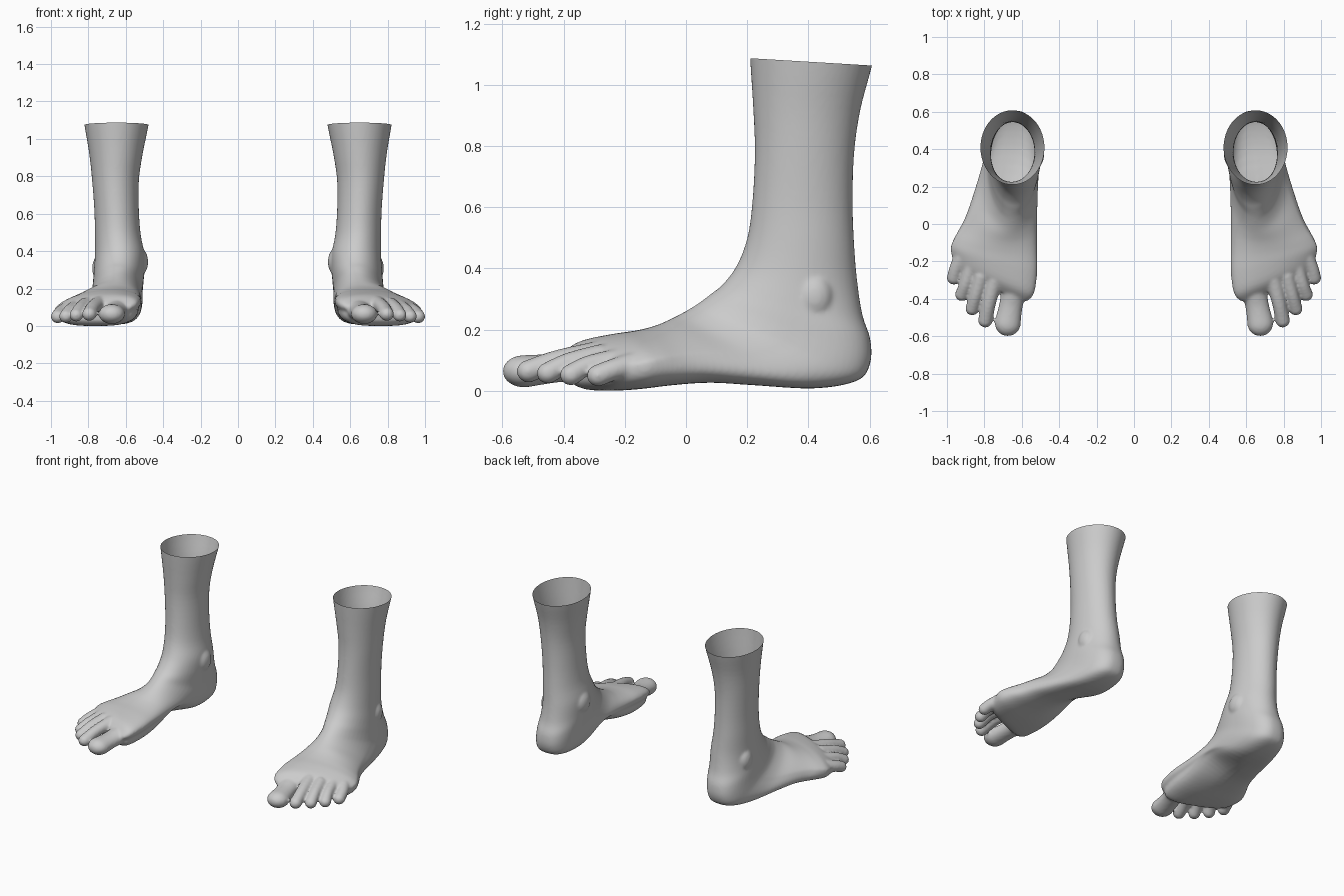
import bpy, bmesh, math
from mathutils import Vector, Matrix

cube = bpy.data.objects.get("Cube")
if cube:
    bpy.data.objects.remove(cube, do_unlink=True)

# Skin colour
skin = bpy.data.materials.new("plain grey")
skin.use_nodes = True
GREY = (0.6, 0.6, 0.6, 1)
skin.diffuse_color = GREY
skin.node_tree.nodes["Principled BSDF"].inputs["Base Color"].default_value = GREY

# Slices fanning from the shin, round the heel and out to the ball of the foot:
# front y, front z, back y, back z, inner x, outer x
SLICES = [
    (.205, 1.2, .64, 1.2, .46, .84),
    (.21, 1.08, .607, 1.06, .48, .82),
    (.22, .92, .57, .92, .51, .795),
    (.225, .78, .55, .78, .53, .78),
    (.217, .62, .545, .62, .53, .768),
    (.2, .5, .55, .48, .52, .765),
    (.165, .41, .56, .36, .5, .765),
    (.12, .35, .577, .25, .5, .77),
    (.08, .318, .603, .17, .505, .775),
    (.05, .295, .602, .09, .51, .78),
    (.02, .275, .56, .035, .51, .79),
    (-.02, .252, .42, .01, .515, .82),
    (-.06, .232, .22, .02, .52, .87),
    (-.1, .215, .08, .028, .525, .91),
    (-.15, .2, -.05, .02, .53, .955),
    (-.21, .188, -.18, .006, .535, .98),
    (-.29, .165, -.29, .004, .56, .965),
    (-.34, .125, -.33, .03, .6, .93),
]

# Toe centre lines: x, y, z, radius
TOES = [
    [(.625, -.28, .1, .08), (.655, -.42, .078, .064), (.675, -.53, .066, .07)],
    [(.745, -.3, .12, .045), (.775, -.42, .1, .038), (.795, -.515, .066, .039)],
    [(.815, -.28, .115, .042), (.845, -.38, .095, .035), (.865, -.452, .06, .037)],
    [(.87, -.23, .1, .042), (.9, -.32, .085, .034), (.92, -.376, .054, .037)],
    [(.92, -.18, .085, .045), (.95, -.24, .07, .038), (.963, -.287, .052, .038)],
]


def smooth_path(rows, steps):
    """Catmull-Rom interpolation through rows of numbers."""
    rows = [Vector(r) for r in rows]
    out = []
    for i in range(len(rows) - 1):
        a, b, c = rows[max(i - 1, 0)], rows[i], rows[i + 1]
        d = rows[min(i + 2, len(rows) - 1)]
        for k in range(steps):
            t = k / steps
            out.append(b + (c - a) * t / 2 + (a - b * 2.5 + c * 2 - d / 2) * t ** 2
                       + (b * 1.5 - c * 1.5 + (d - a) / 2) * t ** 3)
    return out + [rows[-1]]


def ramp(value, start, end):
    t = min(max((value - start) / (end - start), 0), 1)
    return t * t * (3 - 2 * t)


def power(value, exponent):
    return math.copysign(abs(value) ** exponent, value)


def add_slice(bm, row, sides=48):
    fy, fz, by, bz, x0, x1 = row
    xc, half = (x0 + x1) / 2, (x1 - x0) / 2
    foot = ramp(fy, .18, 0)            # 0 on the leg, 1 on the foot
    ball = ramp(fy, -.08, -.28)
    ring = []
    for i in range(sides):
        angle = math.tau * i / sides
        c, s = math.cos(angle), math.sin(angle)
        e = 1 - .32 * foot if c < 0 else 1 - .1 * ball
        c, s = power(c, e), power(s, e)
        x = xc + half * s - .08 * ramp(fy, .05, -.2) * max(c, 0)
        y = (fy + by) / 2 + c * (fy - by) / 2 + .42 * ball * (x - xc)
        z = (fz + bz) / 2 + c * (fz - bz) / 2
        # raised inner arch
        z += .06 * foot * ramp(x, xc + .02, x0) * ramp(c, .2, -.6) * math.exp(-((y - .1) / .15) ** 2)
        ring.append(bm.verts.new((x, y, z)))
    return ring


def add_ball(bm, centre, size):
    m = Matrix.Translation(centre) @ Matrix.Diagonal((*size, 1))
    bmesh.ops.create_icosphere(bm, subdivisions=3, radius=1, matrix=m)


def build_foot():
    bm = bmesh.new()
    # leg, heel and sole as one loft
    rings = [add_slice(bm, r) for r in smooth_path(SLICES, 4)]
    for a, b in zip(rings, rings[1:]):
        for i in range(len(a)):
            j = (i + 1) % len(a)
            bm.faces.new((a[i], a[j], b[j], b[i]))
    bm.faces.new(rings[0])
    bm.faces.new(rings[-1])
    # toes
    for n, toe in enumerate(TOES):
        for x, y, z, r in smooth_path(toe, 8):
            add_ball(bm, (x, y, z), (r, r, r * (.76 if n == 0 else .95)))
    # ankle bones
    add_ball(bm, (.535, .37, .345), (.055, .075, .08))
    add_ball(bm, (.735, .42, .31), (.045, .06, .075))
    bmesh.ops.recalc_face_normals(bm, faces=bm.faces)
    mesh = bpy.data.meshes.new("left_foot")
    bm.to_mesh(mesh)
    bm.free()
    foot = bpy.data.objects.new("left_foot", mesh)
    bpy.context.collection.objects.link(foot)

    # fuse into one skin
    fuse = foot.modifiers.new("fuse", 'REMESH')
    fuse.mode = 'VOXEL'
    fuse.voxel_size = .008
    relax = foot.modifiers.new("relax", 'SMOOTH')
    relax.factor = .5
    relax.iterations = 7
    graph = bpy.context.evaluated_depsgraph_get()
    fused = bpy.data.meshes.new_from_object(foot.evaluated_get(graph))
    foot.modifiers.clear()

    # cut the leg open along a slightly tilted rim
    bm = bmesh.new()
    bm.from_mesh(fused)
    bmesh.ops.bisect_plane(bm, geom=bm.verts[:] + bm.edges[:] + bm.faces[:],
                           plane_co=(.65, .4, 1.078), plane_no=(0, .06, 1), clear_outer=True)
    low = min(v.co.z for v in bm.verts)
    for v in bm.verts:
        v.co.z -= low
    for f in bm.faces:
        f.smooth = True
        f.material_index = 0
    bm.to_mesh(fused)
    bm.free()
    fused.materials.clear()
    fused.materials.append(skin)
    foot.data = fused
    return foot


left = build_foot()

# Mirrored right foot
right_mesh = left.data.copy()
right_mesh.transform(Matrix.Scale(-1, 4, (1, 0, 0)))
right_mesh.flip_normals()
right = bpy.data.objects.new("right_foot", right_mesh)
bpy.context.collection.objects.link(right)
